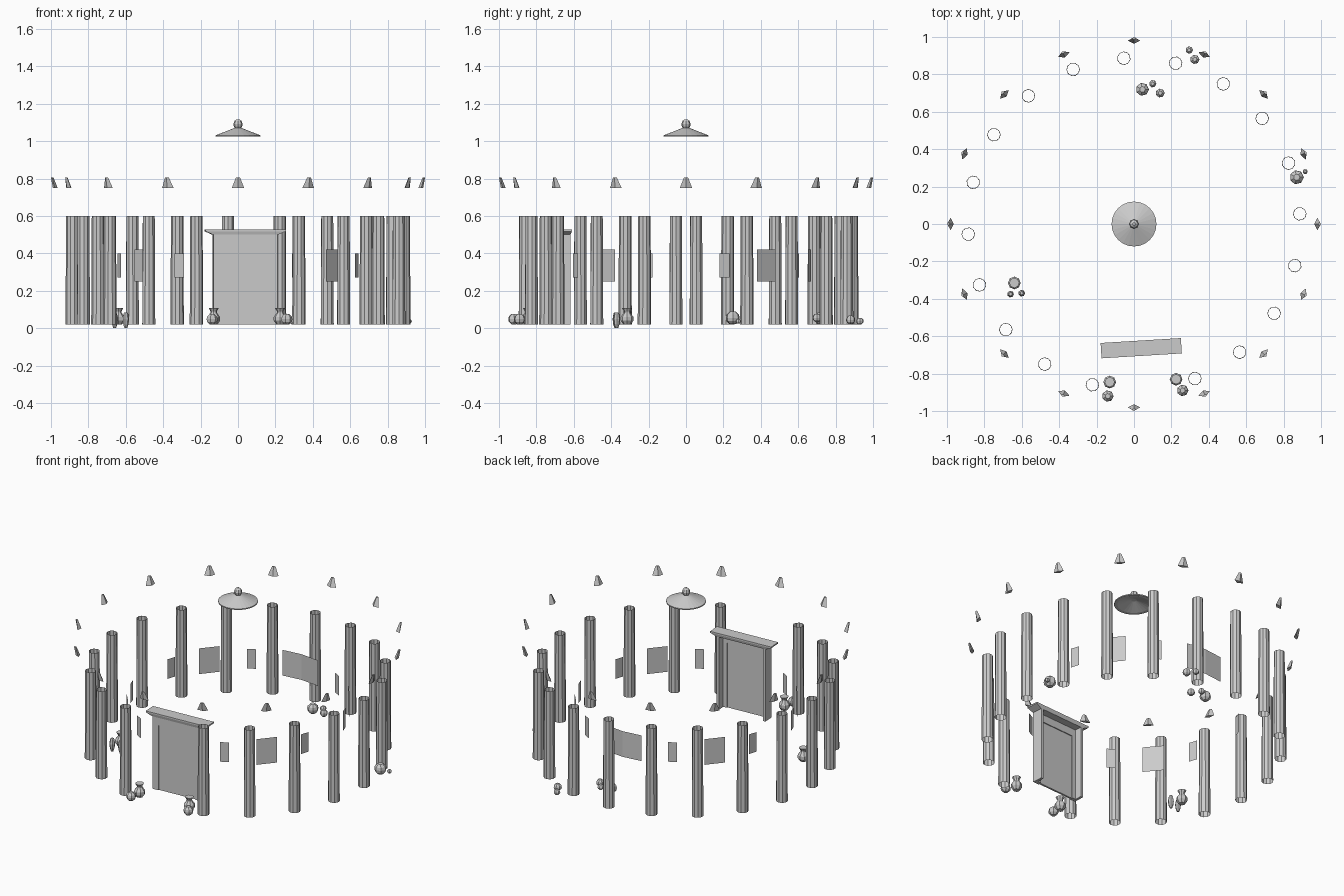
import bpy, bmesh, math
from mathutils import Matrix

if "Cube" in bpy.data.objects:
    bpy.data.objects.remove(bpy.data.objects["Cube"])


def make(name, verts, faces, matrix=Matrix()):
    mesh = bpy.data.meshes.new(name)
    mesh.from_pydata([matrix @ v for v in map(lambda p: Matrix.Translation(p).translation, verts)], [], faces)
    bm = bmesh.new()
    bm.from_mesh(mesh)
    bmesh.ops.recalc_face_normals(bm, faces=bm.faces)
    bm.to_mesh(mesh)
    bm.free()
    ob = bpy.data.objects.new(name, mesh)
    bpy.context.collection.objects.link(ob)
    return ob


def lathe(name, profile, n, loc=(0, 0, 0), phase=0.0, cap0=True, cap1=True):
    """Revolve (radius, z) points about z."""
    verts, faces = [], []
    for r, z in profile:
        for i in range(n):
            a = 2 * math.pi * i / n + phase
            verts.append((r * math.cos(a), r * math.sin(a), z))
    for k in range(len(profile) - 1):
        for i in range(n):
            j = (i + 1) % n
            faces.append((k*n + i, k*n + j, k*n + n + j, k*n + n + i))
    if cap0:
        faces.append(tuple(reversed(range(n))))
    if cap1:
        m = (len(profile) - 1) * n
        faces.append(tuple(range(m, m + n)))
    return make(name, verts, faces, Matrix.Translation(loc))


def frustum(name, lo, hi, matrix=Matrix()):
    """Block between two rectangles (x0, x1, y0, y1, z)."""
    verts = []
    for x0, x1, y0, y1, z in (lo, hi):
        verts += [(x0, y0, z), (x1, y0, z), (x1, y1, z), (x0, y1, z)]
    faces = [(3, 2, 1, 0), (4, 5, 6, 7)] + [(i, (i+1) % 4, 4 + (i+1) % 4, 4 + i) for i in range(4)]
    return make(name, verts, faces, matrix)


def box(name, x0, x1, y0, y1, z0, z1, matrix):
    return frustum(name, (x0, x1, y0, y1, z0), (x0, x1, y0, y1, z1), matrix)


# Ring of open wall posts, with a gap for the door
for i in range(20):
    if i == 15:
        continue
    a = math.radians(3.5 + 18 * i)
    lathe("wall_post", [(.036, .02), (.033, .6)], 10,
          (.888 * math.cos(a), .888 * math.sin(a), 0), a, False, False)

# Small roof-edge wedges, leaning outward
for i in range(16):
    rot = Matrix.Rotation(math.radians(22.5 * i), 4, 'Z')
    verts = [(.964, 0, .75), (.98, -.033, .75), (.99, 0, .75), (.98, .033, .75),
             (.986, 0, .805), (.993, -.011, .805), (1, 0, .805), (.993, .011, .805)]
    faces = [(3, 2, 1, 0), (4, 5, 6, 7)] + [(k, (k+1) % 4, 4 + (k+1) % 4, 4 + k) for k in range(4)]
    make("roof_wedge", verts, faces, rot)

# Wall hangings: small, large, small in each quadrant
for base in (40, 140, 220, 320):
    for off in (-22, 0, 22):
        w, z0, z1 = (.065, .25, .42) if off == 0 else (.028, .27, .40)
        make("wall_hanging", [(.668, -w, z0), (.668, w, z0), (.668, w, z1), (.668, -w, z1)],
             [(0, 1, 2, 3)], Matrix.Rotation(math.radians(base + off), 4, 'Z'))

# Wide bent hanging at the back
pts = [(-.13, .652), (0, .667), (.13, .652)]
make("back_hanging", [(x, y, .25) for x, y in pts] + [(x, y, .42) for x, y in pts],
     [(0, 1, 4, 3), (1, 2, 5, 4)])

# Door: frame around a panel, hollow at the back, with a flared cornice
door = Matrix.Translation((.0385, -.664, 0)) @ Matrix.Rotation(math.radians(3.5), 4, 'Z')
for s in (-1, 1):
    xs = sorted((s * .172, s * .155))
    box("door_jamb", xs[0], xs[1], -.036, .036, .02, .5, door)
    xs = sorted((s * .155, s * .128))
    box("door_stile", xs[0], xs[1], -.036, -.012, .02, .5, door)
box("door_lintel", -.128, .128, -.036, -.012, .45, .5, door)
box("door_panel", -.128, .128, -.03, -.018, .02, .45, door)
frustum("door_cornice", (-.175, .175, -.036, .036, .5), (-.215, .215, -.041, .041, .518), door)
box("door_cornice_top", -.215, .215, -.041, .041, .518, .527, door)

# Smoke cap and finial
lathe("crown_cap", [(.10, 1.024), (.12, 1.024), (.12, 1.031), (.02, 1.07)], 24, cap0=False)
bpy.context.object
lathe("crown_cap_underside", [(.10, 1.024), (.015, 1.055)], 24, cap0=False)
lathe("crown_finial", [(.012, 1.064), (.022, 1.078), (.025, 1.092), (.019, 1.108), (.008, 1.116)], 8)

# Vases
vase = [(.02, .02), (.034, .04), (.034, .06), (.017, .083), (.017, .09), (.027, .108)]
for x, y in ((-.13, -.845), (.225, -.83), (-.64, -.315)):
    lathe("vase", vase, 8, (x, y, 0))

# Slender jars
for x, y in ((-.66, -.375), (-.60, -.37)):
    lathe("slender_jar", [(.008, 0), (.015, .022), (.018, .05), (.013, .077), (.009, .085)], 7, (x, y, 0))

# Round pots: x, y, radius, centre height
for x, y, r, zc in ((-.14, -.92, .031, .048), (.26, -.89, .031, .048),
                    (.87, .25, .038, .055), (.915, .28, .014, .037),
                    (.045, .72, .035, .053), (.10, .75, .02, .055), (.14, .70, .024, .055),
                    (.295, .93, .02, .038), (.325, .88, .025, .045)):
    prof = [(r * c, zc + r * h) for c, h in ((.45, -.88), (.9, -.45), (1, 0), (.9, .45), (.45, .88))]
    lathe("round_pot", prof, 7, (x, y, 0))
